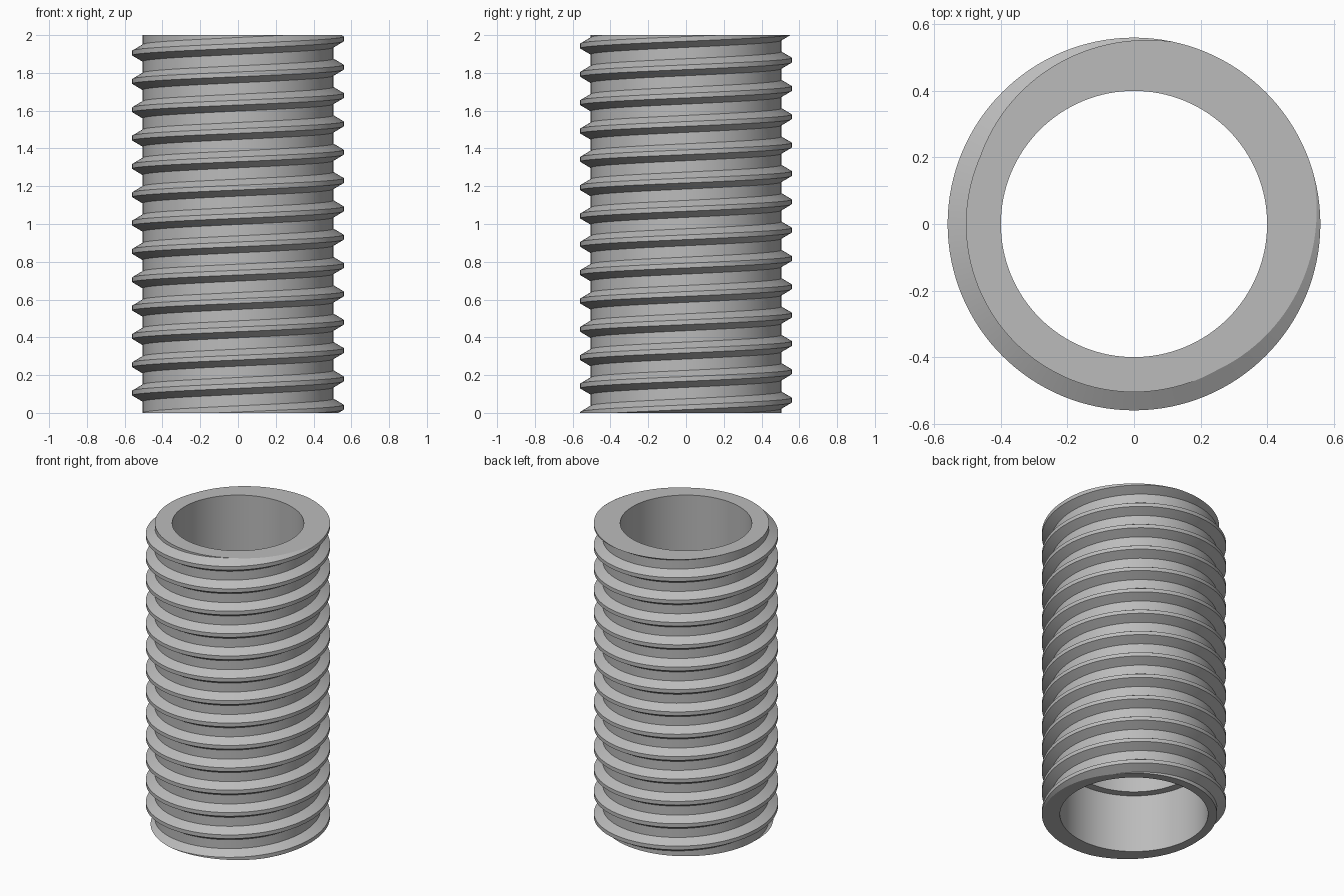
import bpy, bmesh, math

cube = bpy.data.objects.get("Cube")
if cube:
    bpy.data.objects.remove(cube, do_unlink=True)

SEGMENTS = 128
HEIGHT = 2.0
PITCH = 0.15
PHASE = 0.03
TURNS = 17
ROOT, CREST = 0.505, 0.56
BORE, COUNTERBORE, COUNTERBORE_DEPTH = 0.40, 0.45, 0.39

# One thread tooth: height offset and radius
TOOTH = [(-0.045, ROOT), (-0.0125, CREST), (0.0125, CREST), (0.045, ROOT)]


def ring_point(radius, step, z):
    a = 2 * math.pi * step / SEGMENTS
    return (radius * math.cos(a), radius * math.sin(a), z)


def skin(bm, columns, shift):
    """Join neighbouring columns; the last one meets the first, shifted."""
    for j, col in enumerate(columns):
        nxt = columns[(j + 1) % SEGMENTS]
        s = shift if j == SEGMENTS - 1 else 0
        for i in range(len(col) - 1 - s):
            bm.faces.new((col[i], nxt[i + s], nxt[i + s + 1], col[i + 1]))


bm = bmesh.new()

# Right-handed helical outer surface, longer than the tube
threads = []
for j in range(SEGMENTS):
    threads.append([
        bm.verts.new(ring_point(r, j, PHASE + PITCH * (k + j / SEGMENTS) + dz))
        for k in range(-2, TURNS - 2) for dz, r in TOOTH])
skin(bm, threads, len(TOOTH))

# Trim flat at both ends
for z, direction in ((0, -1), (HEIGHT, 1)):
    bmesh.ops.bisect_plane(
        bm, geom=bm.verts[:] + bm.edges[:] + bm.faces[:], dist=1e-5,
        plane_co=(0, 0, z), plane_no=(0, 0, direction), clear_outer=True)

# Bore with a wider recess at the bottom
bore_profile = [(COUNTERBORE, 0), (COUNTERBORE, COUNTERBORE_DEPTH),
                (BORE, COUNTERBORE_DEPTH), (BORE, HEIGHT)]
bore = [[bm.verts.new(ring_point(r, j, z)) for r, z in bore_profile]
        for j in range(SEGMENTS)]
skin(bm, bore, 0)

# Flat end rings
for z, direction in ((0, -1), (HEIGHT, 1)):
    rim = [e for e in bm.edges if e.is_boundary
           and all(abs(v.co.z - z) < 1e-4 for v in e.verts)]
    bmesh.ops.triangle_fill(bm, edges=rim, use_beauty=True,
                            normal=(0, 0, direction))
bmesh.ops.recalc_face_normals(bm, faces=bm.faces[:])

mesh = bpy.data.meshes.new("threaded_tube")
bm.to_mesh(mesh)
bm.free()
tube = bpy.data.objects.new("threaded_tube", mesh)
bpy.context.collection.objects.link(tube)

# Plain grey metal
grey = bpy.data.materials.new("grey")
grey.use_nodes = True
colour = (0.5, 0.5, 0.5, 1)
grey.diffuse_color = colour
grey.node_tree.nodes["Principled BSDF"].inputs["Base Color"].default_value = colour
mesh.materials.append(grey)

bpy.ops.object.select_all(action="DESELECT")
tube.select_set(True)
bpy.context.view_layer.objects.active = tube
bpy.ops.object.shade_smooth_by_angle(angle=math.radians(30))
